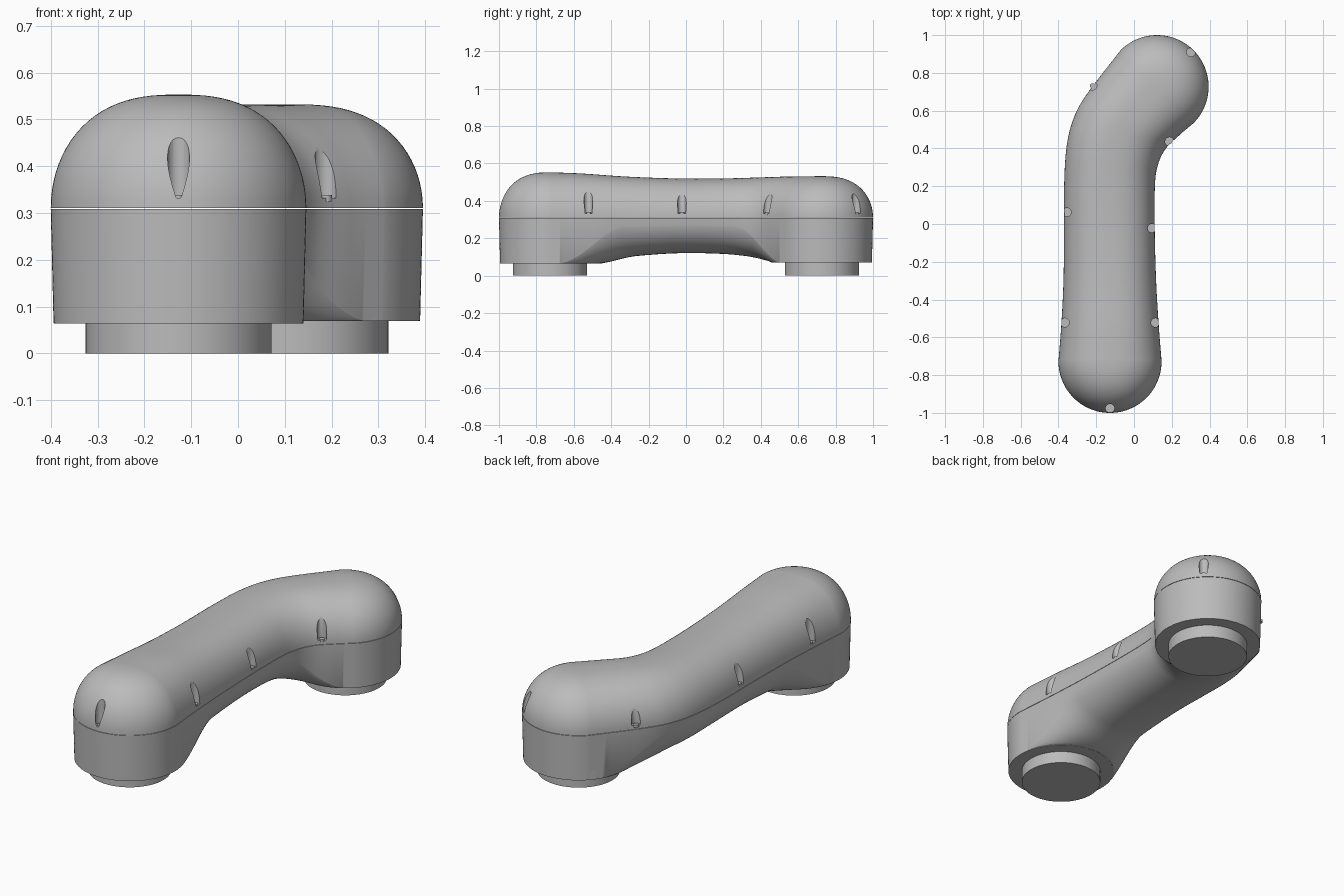
import bpy, bmesh, math
from mathutils import Vector

cube = bpy.data.objects.get("Cube")
if cube:
    bpy.data.objects.remove(cube, do_unlink=True)

grey = bpy.data.materials.new("housing grey")
grey.use_nodes = True
COLOR = (0.5, 0.5, 0.5, 1)
grey.diffuse_color = COLOR
grey.node_tree.nodes["Principled BSDF"].inputs["Base Color"].default_value = COLOR

SEAM = 0.31
R = 0.273                                     # radius of the round ends
FRONT, BACK = Vector((-0.127, -0.727)), Vector((0.122, 0.727))
Q = R * math.sqrt(0.5)

# Stations along the arm: left x, y, right x, y, top z, underside z
STATIONS = [
    (FRONT.x - R, FRONT.y, FRONT.x + R, FRONT.y, 0.553, 0.065),
    (-0.386, -0.55, 0.132, -0.55, 0.546, 0.070),
    (-0.374, -0.32, 0.118, -0.32, 0.530, 0.100),
    (-0.370, -0.05, 0.110, -0.05, 0.520, 0.120),
    (-0.370, 0.20, 0.110, 0.18, 0.520, 0.117),
    (-0.358, 0.40, 0.123, 0.30, 0.524, 0.102),
    (-0.325, 0.545, 0.165, 0.395, 0.528, 0.088),
    (-0.255, 0.680, 0.240, 0.470, 0.531, 0.075),
    (BACK.x - Q, BACK.y + Q, BACK.x + Q, BACK.y - Q, 0.532, 0.070),
]


def spline(points, steps):
    """Smooth curve through all points (any dimension)."""
    pts = [Vector(p) for p in points]
    pts = [2 * pts[0] - pts[1]] + pts + [2 * pts[-1] - pts[-2]]
    out = []
    for a, b, c, d in zip(pts, pts[1:], pts[2:], pts[3:]):
        for i in range(steps):
            t = i / steps
            out.append(b + 0.5 * t * (c - a + t * (2 * a - 5 * b + 4 * c - d
                                                  + t * (3 * (b - c) + d - a))))
    return out + [pts[-2]]


def arc(centre, start, top, low, steps=60):
    """Half circle running clockwise, without its two end points."""
    out = []
    for i in range(1, steps):
        a = start - math.pi * i / steps
        out.append((centre, centre + R * Vector((math.cos(a), math.sin(a))), top, low))
    return out


# Closed outline of (inner spine point, edge point, top z, underside z)
left, right = [], []
for lx, ly, rx, ry, top, low in spline(STATIONS, 18):
    a, b = Vector((lx, ly)), Vector((rx, ry))
    mid = (a + b) / 2
    left.append((mid, a, top, low))
    right.append((mid, b, top, low))
outline = (left + arc(BACK, math.radians(135), 0.532, 0.070)
           + right[::-1] + arc(FRONT, 0, 0.553, 0.065))


def finish(obj, angle=35):
    obj.data.materials.clear()
    obj.data.materials.append(grey)
    bpy.ops.object.select_all(action='DESELECT')
    obj.select_set(True)
    bpy.context.view_layer.objects.active = obj
    bpy.ops.object.shade_smooth_by_angle(angle=math.radians(angle))


def new_object(name, bm):
    mesh = bpy.data.meshes.new(name)
    bm.to_mesh(mesh)
    bm.free()
    obj = bpy.data.objects.new(name, mesh)
    bpy.context.collection.objects.link(obj)
    return obj


def shell(name, profile):
    """Closed skin: profile(station) gives (scale towards edge, z) pairs."""
    bm = bmesh.new()
    cols = []
    for st in outline:
        mid, edge = st[0], st[1]
        cols.append([bm.verts.new((*mid.lerp(edge, s), z)) for s, z in profile(st)])
    for a, b in zip(cols, cols[1:] + cols[:1]):
        for k in range(len(a) - 1):
            bm.faces.new((a[k], b[k], b[k + 1], a[k + 1]))
    bmesh.ops.remove_doubles(bm, verts=bm.verts, dist=1e-5)
    bmesh.ops.recalc_face_normals(bm, faces=bm.faces)
    return new_object(name, bm)


def cover_profile(st):
    z0, n = SEAM + 0.001, 22
    rows = [(0, z0)]
    for k in range(n, -1, -1):
        s = math.sin(math.pi / 2 * k / n)
        rows.append((s, z0 + (st[2] - z0) * math.sqrt(max(0, 1 - s ** 2.55))))
    return rows


def housing_profile(st):
    mid, edge, top, low = st
    rows = [(0, SEAM - 0.001), (1, SEAM - 0.001)]
    n = 30
    for k in range(n, -1, -1):
        s = 0.978 * math.sin(math.pi / 2 * k / n)
        p = mid.lerp(edge, s)
        tube = SEAM - (SEAM - low) * math.sqrt(1 - s ** 2.5)
        # Flat under each round end, with a fillet rising into the arm
        dist, hub = min(((p - FRONT).length, 0.065), ((p - BACK).length, 0.070))
        t = min(1, max(0, (dist - 0.268) / 0.2))
        rows.append((s, hub + (tube - hub) * math.sin(t * math.pi / 2)))
    return rows


def cylinder(name, centre, radius, z0, z1, sides=64):
    bm = bmesh.new()
    bmesh.ops.create_cone(bm, cap_ends=True, segments=sides, radius1=radius,
                          radius2=radius, depth=z1 - z0)
    bmesh.ops.translate(bm, verts=bm.verts, vec=(centre[0], centre[1], (z0 + z1) / 2))
    return new_object(name, bm)


# Main shells
cover = shell("upper_cover", cover_profile)
housing = shell("lower_housing", housing_profile)

# Screw recesses cut down into the cover, each with a screw head
SCREWS = [(0.302, 0.910), (-0.220, 0.732), (0.188, 0.436), (-0.356, 0.062),
          (0.096, -0.022), (-0.366, -0.522), (0.114, -0.522), (-0.127, -0.976)]
for i, pos in enumerate(SCREWS):
    cutter = cylinder("recess_cutter", pos, 0.0235, 0.332, 0.7, 24)
    cutter.hide_render = True
    mod = cover.modifiers.new("recess", 'BOOLEAN')
    mod.operation = 'DIFFERENCE'
    mod.solver = 'EXACT'
    mod.object = cutter
    bpy.context.view_layer.objects.active = cover
    bpy.ops.object.modifier_apply(modifier=mod.name)
    bpy.data.objects.remove(cutter, do_unlink=True)
    finish(cylinder(f"screw_head_{i + 1}", pos, 0.013, 0.325, 0.338, 16))

finish(cover)
finish(housing)

# Round hub under each end and the flange it stands on
for side, c, z in (("front", FRONT, 0.065), ("back", BACK, 0.070)):
    finish(cylinder(side + "_hub", c, 0.2665, z - 0.0005, 0.12, 96))
    finish(cylinder(side + "_flange", c, 0.199, 0, z + 0.01, 96))
